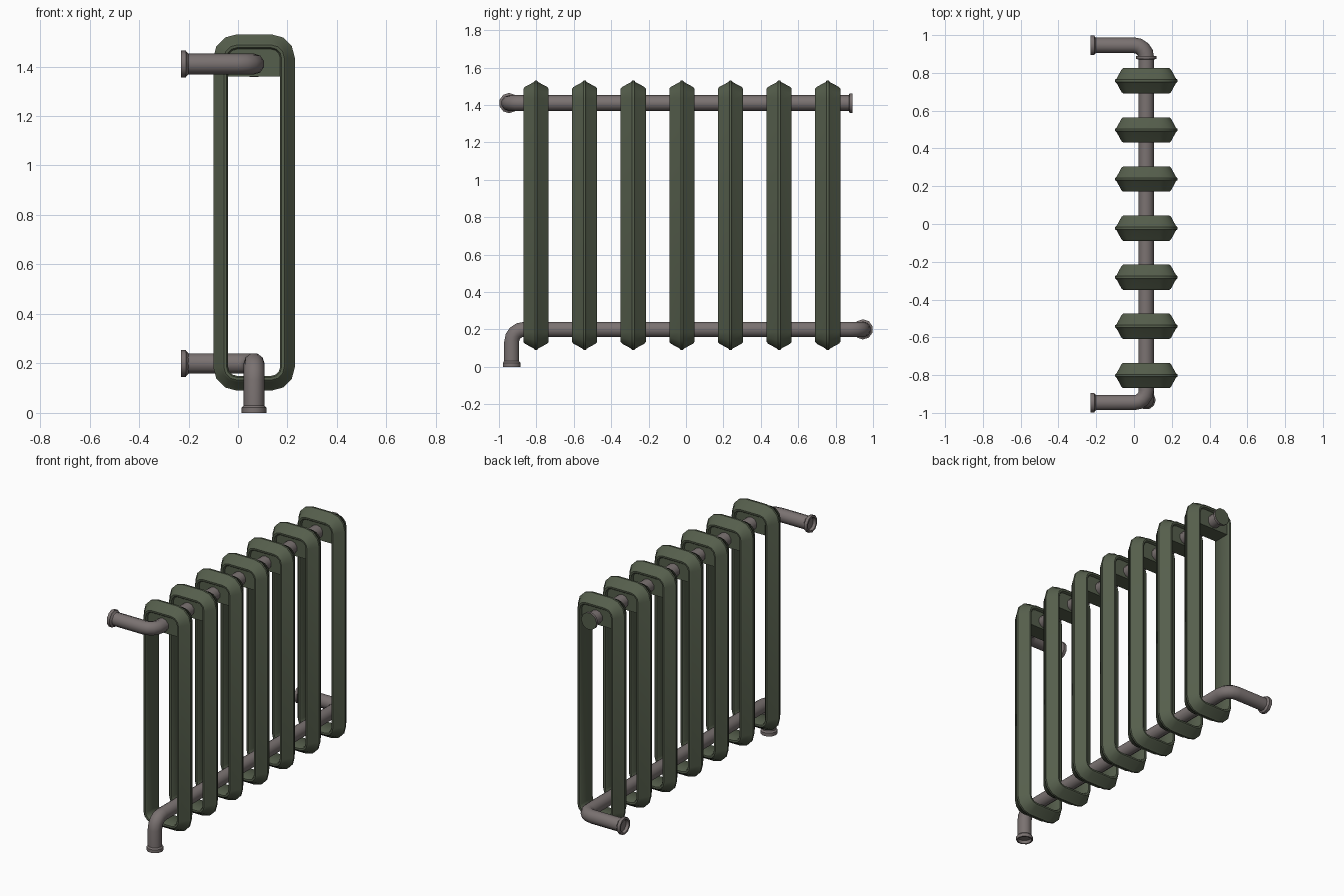
import bpy, bmesh, math
from mathutils import Vector

if "Cube" in bpy.data.objects:
    bpy.data.objects.remove(bpy.data.objects["Cube"])


def material(name, rgb):
    m = bpy.data.materials.new(name)
    m.diffuse_color = (*rgb, 1)
    m.use_nodes = True
    m.node_tree.nodes["Principled BSDF"].inputs["Base Color"].default_value = m.diffuse_color
    return m


GREEN = material("dark green paint", (0.091, 0.112, 0.072))
GREY = material("warm grey metal", (0.195, 0.168, 0.165))
CX = 0.065          # x of the radiator centre line
ZTOP, ZLOW = 1.41, 0.20
R = 0.042           # pipe radius
SIDES = 10


def make_object(name, bm, mats, angle=40):
    bmesh.ops.recalc_face_normals(bm, faces=bm.faces)
    me = bpy.data.meshes.new(name)
    bm.to_mesh(me)
    bm.free()
    for m in mats:
        me.materials.append(m)
    ob = bpy.data.objects.new(name, me)
    bpy.context.collection.objects.link(ob)
    bpy.ops.object.select_all(action='DESELECT')
    ob.select_set(True)
    bpy.context.view_layer.objects.active = ob
    bpy.ops.object.shade_smooth_by_angle(angle=math.radians(angle))
    return ob


def bridge(bm, a, b):
    n = len(a)
    for i in range(n):
        bm.faces.new((a[i], a[(i + 1) % n], b[(i + 1) % n], b[i]))


def sweep(name, pts, tans, radii, mats=(GREY,)):
    """Round tube through points with given tangents and radii, capped ends."""
    bm = bmesh.new()
    t0 = tans[0].normalized()
    u = Vector((1, 0, 0)) if abs(t0.x) < 0.5 else Vector((0, 0, 1))
    rings = []
    for p, t, r in zip(pts, tans, radii):
        t = t.normalized()
        u = t0.rotation_difference(t) @ u
        w = t.cross(u)
        t0 = t
        rings.append([bm.verts.new(p + r * (math.cos(a) * u + math.sin(a) * w))
                      for a in (2 * math.pi * k / SIDES for k in range(SIDES))])
    for a, b in zip(rings, rings[1:]):
        bridge(bm, a, b)
    bm.faces.new(rings[0])
    bm.faces.new(rings[-1])
    return make_object(name, bm, mats)


def pipe(name, corners, bend=0.065, steps=4):
    """Pipe along axis-aligned corners with rounded elbows."""
    c = [Vector(p) for p in corners]
    pts, tans = [c[0]], [c[1] - c[0]]
    for a, b, d in zip(c, c[1:], c[2:]):
        d1, d2 = (b - a).normalized(), (d - b).normalized()
        centre = b - d1 * bend + d2 * bend
        for k in range(steps + 1):
            t = math.pi / 2 * k / steps
            pts.append(centre + bend * (math.sin(t) * d1 - math.cos(t) * d2))
            tans.append(math.cos(t) * d1 + math.sin(t) * d2)
    pts.append(c[-1])
    tans.append(c[-1] - c[-2])
    return sweep(name, pts, tans, [R] * len(pts))


def flange(name, end, out, r=0.054):
    """Collar with a recessed opening; 'out' points out of the pipe."""
    e, o = Vector(end), Vector(out)
    prof = [(0.03, R), (0.021, 0.05), (0.02, r), (0, r), (0, 0.042), (0.018, 0.038)]
    return sweep(name, [e - o * d for d, _ in prof], [o] * len(prof), [q for _, q in prof])


# ---- radiator sections: wedge profile swept round a rounded rectangle ----
half = [(0.165, 0.006), (0.157, 0.012), (0.131, 0.060), (0.122, 0.067),
        (0.111, 0.066), (0.105, 0.058)]
PROFILE = half + [(n, -y) for n, y in reversed(half)]
CORNER = 0.07       # half width of the corner centres
ZMID, ZHALF = 0.81, 0.72


def loop_points(n, y):
    r, h = n - CORNER, ZHALF - 0.165 + CORNER
    for q, (sx, sz) in enumerate(((1, 1), (-1, 1), (-1, -1), (1, -1))):
        for k in range(4):
            a = math.pi / 2 * (q + k / 3)
            yield (CX + sx * CORNER + r * math.cos(a), y,
                   ZMID + sz * h + r * math.sin(a))


def section(name, yc):
    bm = bmesh.new()
    rings = [[bm.verts.new(p) for p in loop_points(n, yc + y)] for n, y in PROFILE]
    for a, b in zip(rings, rings[1:] + rings[:1]):
        bridge(bm, a, b)
    # web plate under the top bar
    x0, x1, z0, z1, d = CX - 0.108, CX + 0.108, 1.36, 1.475, 0.052
    a, b = [[bm.verts.new((x, yc + s * d, z)) for x, z in
             ((x0, z0), (x1, z0), (x1, z1), (x0, z1))] for s in (-1, 1)]
    bridge(bm, a, b)
    bm.faces.new(a)
    bm.faces.new(b)
    make_object(name, bm, (GREEN,))


for i in range(7):
    section(f"radiator_section_{i + 1}", -0.802 + 0.26 * i)

# ---- upper pipe: inlet elbow at the front, blank cap at the back ----
YE = 0.946
pipe("upper_pipe", [(-0.212, -YE, ZTOP), (CX, -YE, ZTOP), (CX, 0.88, ZTOP)])
flange("upper_flange", (-0.23, -YE, ZTOP), (-1, 0, 0))
cap_y = [0.872, 0.874, 0.889]
cap = sweep("upper_end_cap", [Vector((CX, y, ZTOP)) for y in cap_y],
            [Vector((0, 1, 0))] * 3, [0.046, 0.055, 0.055], (GREY, GREEN))
for f in cap.data.polygons:
    if f.normal.y > 0.9:
        f.material_index = 1

# ---- lower pipe: drop to the floor at the front, side outlet at the back ----
YF = -0.932
pipe("lower_pipe", [(CX, YF, 0.018), (CX, YF, ZLOW), (CX, YE, ZLOW), (-0.212, YE, ZLOW)])
flange("floor_flange", (CX, YF, 0), (0, 0, -1), 0.05)
flange("lower_flange", (-0.23, YE, ZLOW), (-1, 0, 0))
